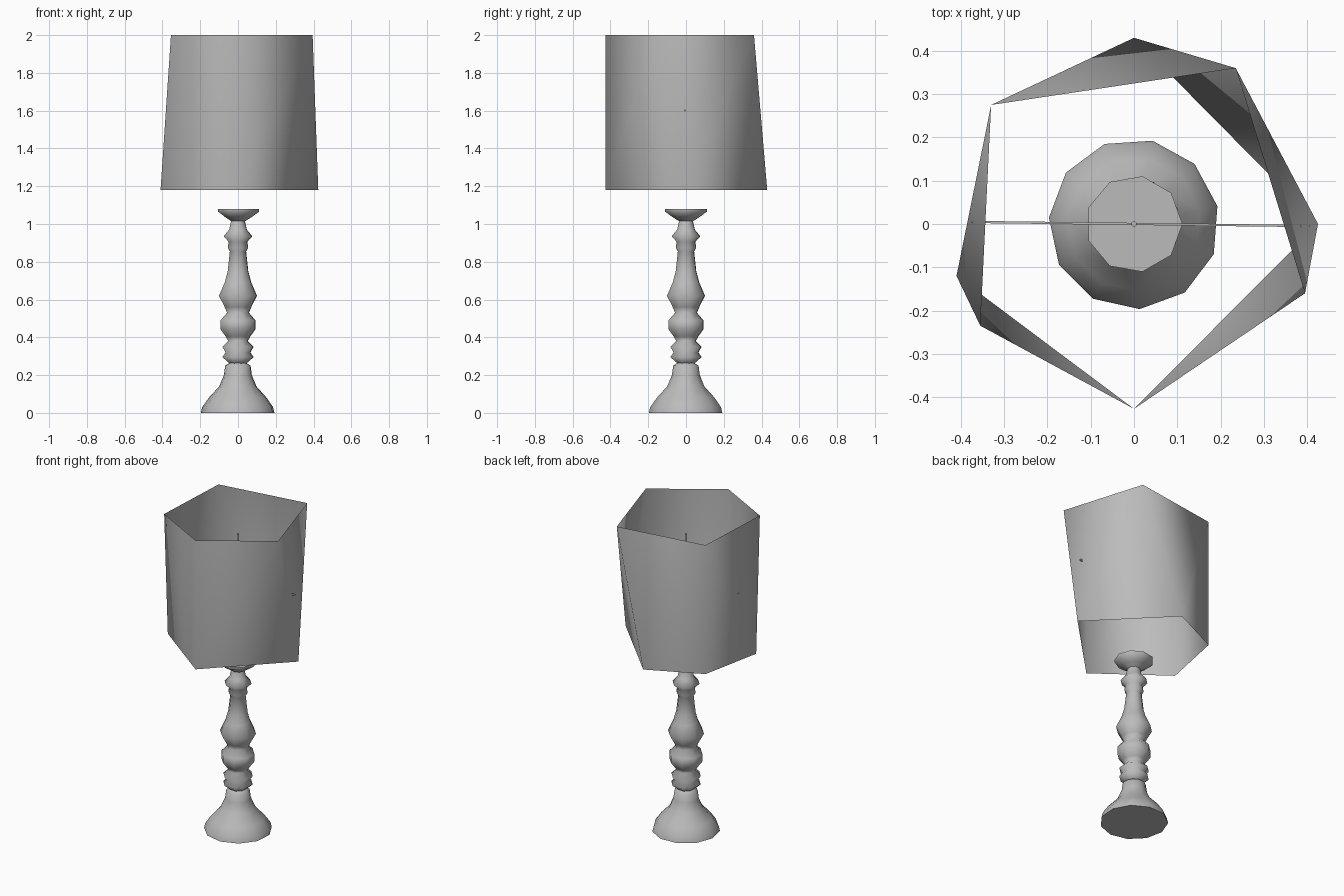
import bpy, bmesh, math
from mathutils import Vector

cube = bpy.data.objects.get("Cube")
if cube:
    bpy.data.objects.remove(cube, do_unlink=True)

grey = bpy.data.materials.new("plain grey")
grey.use_nodes = True
COLOUR = (0.5, 0.5, 0.5, 1)
grey.diffuse_color = COLOUR
grey.node_tree.nodes["Principled BSDF"].inputs["Base Color"].default_value = COLOUR


def finish(name, bm, smooth=True):
    mesh = bpy.data.meshes.new(name)
    bm.to_mesh(mesh)
    bm.free()
    mesh.materials.append(grey)
    for face in mesh.polygons:
        face.use_smooth = smooth
    obj = bpy.data.objects.new(name, mesh)
    bpy.context.collection.objects.link(obj)
    return obj


def lathe(name, profile, sides, turn=0.0):
    """Turned solid with flat caps, from (radius, height) pairs."""
    bm = bmesh.new()
    rings = []
    for r, z in profile:
        angles = [turn + math.tau * i / sides for i in range(sides)]
        rings.append([bm.verts.new((r * math.cos(a), r * math.sin(a), z)) for a in angles])
    for low, high in zip(rings, rings[1:]):
        for i in range(sides):
            j = (i + 1) % sides
            bm.faces.new((low[i], low[j], high[j], high[i]))
    caps = [bm.faces.new(rings[0][::-1]), bm.faces.new(rings[-1])]
    # crisp rim around the flat ends
    bmesh.ops.split_edges(bm, edges=list({e for c in caps for e in c.edges}))
    return finish(name, bm)


# Flared foot
lathe("base", [(.197, 0), (.19, .03), (.155, .08), (.1, .14), (.075, .2),
               (.068, .25), (.045, .265)], 11, math.radians(12))

# Turned column with rings, bulbs and a tapered neck
lathe("column", [(.045, .26), (.088, .295), (.07, .32), (.088, .35), (.055, .38),
                 (.07, .405), (.1, .445), (.098, .49), (.062, .53), (.075, .56),
                 (.107, .62), (.075, .69), (.058, .75), (.046, .855), (.058, .875),
                 (.052, .905), (.08, .935), (.05, .97), (.038, 1.02)], 8, math.radians(20))

# Cup on top of the column
lathe("column_cup", [(.038, 1.015), (.07, 1.035), (.112, 1.065), (.112, 1.08)], 9)

# Open five-sided shade with a twisted upper rim
upper = [(.235, .36), (-.33, .275), (-.355, -.235), (0, -.427), (.395, -.16)]
lower = [(0, .43), (-.33, .275), (-.41, -.12), (0, -.427), (.425, 0)]
bm = bmesh.new()
top = [bm.verts.new((x, y, 2)) for x, y in upper]
bottom = [bm.verts.new((x, y, 1.18)) for x, y in lower]
for i in range(5):
    j = (i + 1) % 5
    a, b, c, d = top[i], top[j], bottom[j], bottom[i]
    # split each panel along the diagonal that bulges outward
    normal = (b.co - a.co).cross(d.co - a.co)
    outward = Vector((a.co.x + b.co.x, a.co.y + b.co.y, 0))
    if normal.dot(outward) < 0:
        normal.negate()
    if normal.dot(c.co - a.co) < 0:
        panels = ((a, b, d), (b, c, d))
        if (b.co - d.co).length == 0:
            panels = ((a, b, c), (a, c, d))
    else:
        panels = ((a, b, c), (a, c, d))
    for panel in panels:
        bm.faces.new(panel)
bmesh.ops.recalc_face_normals(bm, faces=bm.faces)
if sum(f.normal.dot(Vector((f.calc_center_median().x, f.calc_center_median().y, 0)))
       for f in bm.faces) < 0:
    bmesh.ops.reverse_faces(bm, faces=bm.faces)
finish("shade", bm)

# Slim cross bar and pin inside the shade
bm = bmesh.new()
bmesh.ops.create_cube(bm, size=1)
bmesh.ops.scale(bm, vec=(.78, .005, .01), verts=bm.verts)
bar = finish("shade_bar", bm, False)
bar.location = (.015, 0, 1.6)
bar.rotation_euler.z = math.radians(-.7)
lathe("shade_pin", [(.007, 1.6), (.007, 1.88)], 6)
